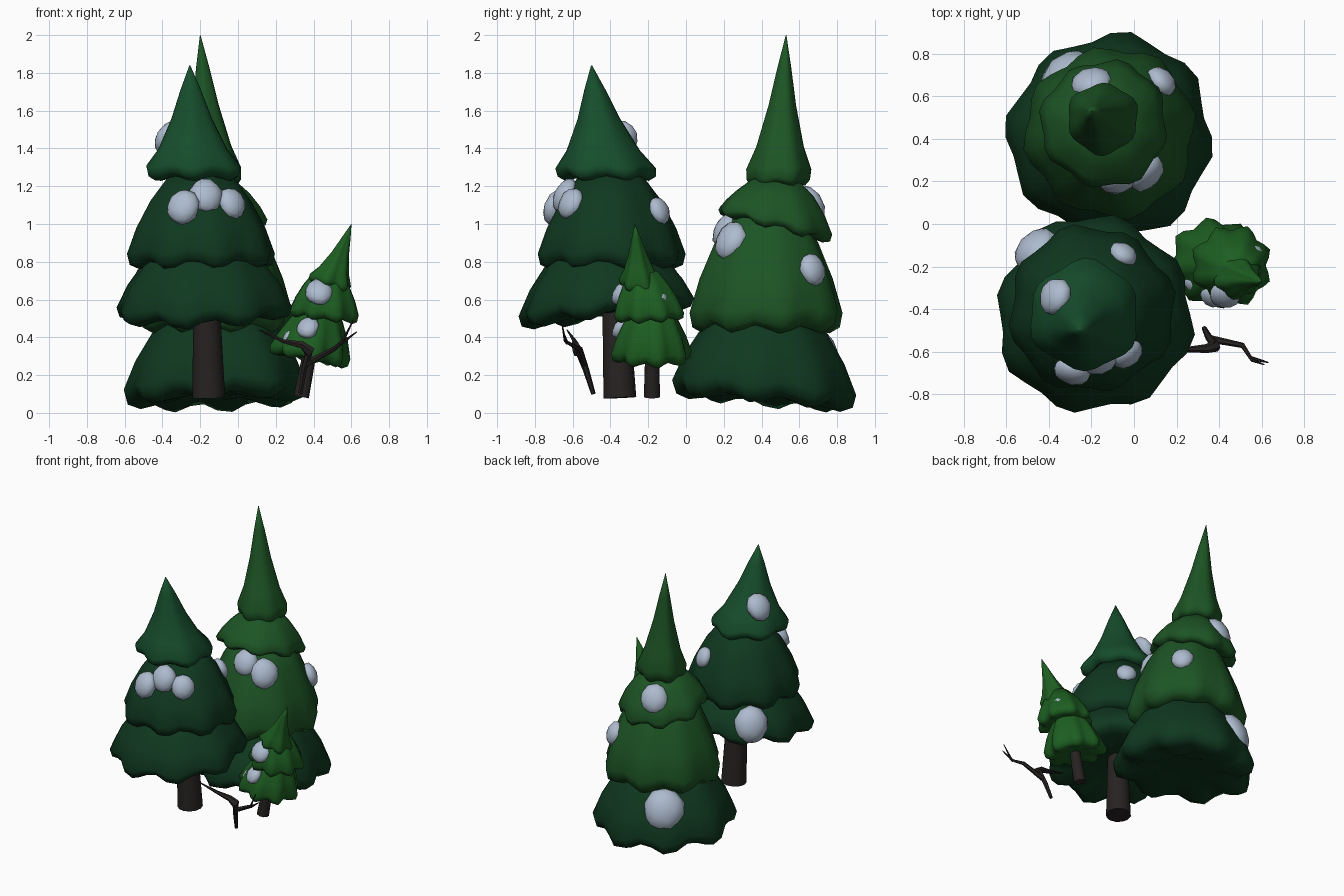
import bpy, bmesh, math, random
from mathutils import Vector

if "Cube" in bpy.data.objects:
    bpy.data.objects.remove(bpy.data.objects["Cube"])

random.seed(7)

# Unit profiles (height, radius): rounded skirt and pointed crown
SKIRT = [(0.05, 0.45), (0, 0.82), (0.05, 0.96), (0.16, 1), (0.42, 0.88), (0.7, 0.69), (1, 0.4)]
CROWN = [(0.03, 0.45), (0, 0.82), (0.04, 0.97), (0.11, 1), (0.26, 0.73), (0.53, 0.43), (0.78, 0.22), (1, 0.01)]


def material(name, rgb):
    m = bpy.data.materials.new(name)
    m.diffuse_color = (*rgb, 1)
    m.use_nodes = True
    m.node_tree.nodes["Principled BSDF"].inputs["Base Color"].default_value = m.diffuse_color
    return m


BARK = material("bark", (0.02, 0.016, 0.016))
SNOW = material("snow", (0.42, 0.5, 0.62))
DARK = material("dark_pine", (0.005, 0.04, 0.014))
PINE = material("pine", (0.008, 0.075, 0.025))
FIR = material("fir", (0.012, 0.09, 0.018))
LIGHT = material("sapling", (0.012, 0.11, 0.015))


def finish(name, bm, mat):
    bmesh.ops.recalc_face_normals(bm, faces=bm.faces)
    me = bpy.data.meshes.new(name)
    bm.to_mesh(me)
    bm.free()
    me.materials.append(mat)
    for p in me.polygons:
        p.use_smooth = True
    ob = bpy.data.objects.new(name, me)
    bpy.context.collection.objects.link(ob)
    return ob


def loft(name, rings, mat):
    """Skin closed rings of points, capping both ends."""
    bm = bmesh.new()
    vs = [[bm.verts.new(p) for p in ring] for ring in rings]
    n = len(vs[0])
    for a, b in zip(vs, vs[1:]):
        for i in range(n):
            j = (i + 1) % n
            bm.faces.new((a[i], a[j], b[j], b[i]))
    bm.faces.new(vs[0])
    bm.faces.new(vs[-1])
    return finish(name, bm, mat)


def foliage(name, x, y, z, h, r, mat, shape=SKIRT, lean=(0, 0), tilt=(0, 0), lobes=8, wave=0.04):
    """Drooping layer: scalloped tilted rim, folds fading to the top."""
    phase, phase2 = random.uniform(0, 6.28), random.uniform(0, 6.28)
    sides = 32
    rings = []
    for k, (t, s) in enumerate(shape):
        f = 1 - t
        ring = []
        for i in range(sides):
            a = 2 * math.pi * i / sides
            c = math.cos(lobes * a + phase)
            rr = r * s * (1 + wave * (0.3 + f) * c + 0.02 * math.cos(3 * a + phase2))
            dx, dy = rr * math.cos(a), rr * math.sin(a)
            dz = f * (dx * tilt[0] + dy * tilt[1]) - 0.06 * r * s * f * f * c
            ring.append((x + lean[0] * t + dx, y + lean[1] * t + dy, z + h * t + dz))
        rings.append(ring)
    return loft(name, rings, mat)


def tube(name, points, r0, r1, sides=6):
    """Tapered tube through points, radius r0 to r1."""
    pts = [Vector(p) for p in points]
    last = len(pts) - 1
    rings = []
    for k, p in enumerate(pts):
        rot = (pts[min(k + 1, last)] - pts[max(k - 1, 0)]).to_track_quat('Z', 'Y')
        r = r0 + (r1 - r0) * k / last
        rings.append([p + rot @ Vector((r * math.cos(2 * math.pi * i / sides),
                                        r * math.sin(2 * math.pi * i / sides), 0))
                      for i in range(sides)])
    ob = loft(name, rings, BARK)
    bpy.ops.object.select_all(action='DESELECT')
    bpy.context.view_layer.objects.active = ob
    ob.select_set(True)
    bpy.ops.object.shade_smooth_by_angle(angle=math.radians(50))


def snow(name, centre, clumps):
    """Flattened lumps (x, y, z, radius) facing away from the tree axis."""
    for k, (x, y, z, r) in enumerate(clumps):
        bm = bmesh.new()
        bmesh.ops.create_icosphere(bm, subdivisions=2, radius=r)
        rot = Vector((x - centre[0], y - centre[1], 0.12)).to_track_quat('Z', 'Y')
        for v in bm.verts:
            w = random.uniform(0.95, 1.05)
            v.co = Vector((x, y, z)) + rot @ Vector((v.co.x * w, v.co.y * 1.1 * w, v.co.z * 0.65))
        finish("%s_%d" % (name, k + 1), bm, SNOW)


# Front tree
foliage("front_tree_bottom", -.187, -.425, .51, .42, .455, DARK, tilt=(.03, .12))
foliage("front_tree_middle", -.2, -.4, .775, .5, .385, DARK)
foliage("front_tree_crown", -.23, -.42, 1.24, .6, .255, PINE, CROWN, (-.025, -.08), lobes=6)
tube("front_tree_trunk", [(-.155, -.35, .08), (-.17, -.38, .75)], .087, .065, 12)
snow("front_tree_snow", (-.2, -.4), [(-.29, -.69, 1.09, .09), (-.17, -.64, 1.15, .09),
     (-.03, -.61, 1.11, .08), (-.05, -.14, 1.07, .07), (-.37, -.34, 1.46, .09), (-.46, -.12, .68, .12)])

# Back tree
foliage("back_tree_bottom", -.11, .41, .06, .54, .475, DARK, tilt=(.03, -.09))
foliage("back_tree_middle", -.11, .43, .44, .66, .395, FIR)
foliage("back_tree_collar", -.14, .47, .98, .26, .295, FIR, tilt=(0, -.26))
foliage("back_tree_crown", -.14, .49, 1.21, .79, .165, FIR, CROWN, (-.06, .04), lobes=6)
snow("back_tree_snow", (-.12, .43), [(.05, .24, .91, .1), (-.08, .21, .97, .09),
     (-.2, .66, 1.1, .1), (.13, .67, .76, .08), (-.31, .7, .31, .14)])

# Small leaning tree
foliage("small_tree_bottom", .37, -.18, .28, .3, .2, LIGHT, lean=(.06, 0), tilt=(-.2, 0), wave=.08)
foliage("small_tree_middle", .455, -.19, .5, .25, .18, LIGHT, lean=(.02, -.03), tilt=(-.12, .05), wave=.08)
foliage("small_tree_crown", .475, -.24, .67, .33, .105, LIGHT, CROWN, (.125, -.03), (-.35, 0), 6, .08)
tube("small_tree_trunk", [(.335, -.18, .085), (.38, -.18, .32), (.42, -.19, .5)], .043, .03, 10)
snow("small_tree_snow", (.43, -.19), [(.43, -.33, .64, .075), (.37, -.34, .45, .06),
     (.57, -.15, .61, .05), (.27, -.28, .4, .04)])

# Bare twig
tube("twig_stem", [(.33, -.49, .1), (.35, -.53, .23), (.38, -.57, .34)], .012, .022)
tube("twig_left_branch", [(.385, -.57, .32), (.34, -.585, .36), (.24, -.59, .38), (.11, -.63, .44)], .03, .003)
tube("twig_right_branch", [(.36, -.54, .26), (.51, -.57, .34), (.555, -.64, .38), (.61, -.66, .49)], .018, .003)
tube("twig_spur", [(.55, -.63, .37), (.63, -.65, .43)], .01, .003)
